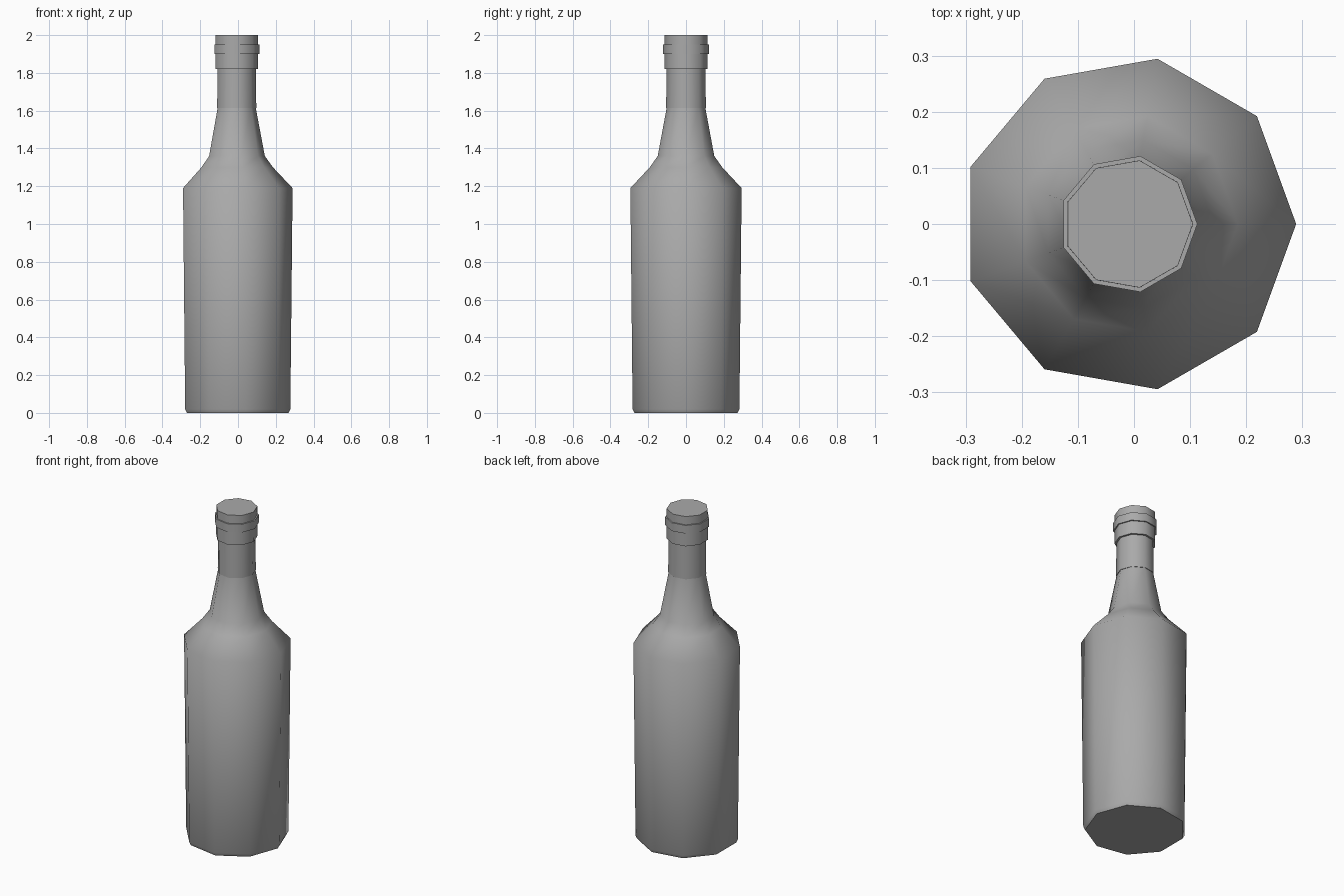
import bpy
import bmesh
from math import cos, sin, pi, radians

cube = bpy.data.objects.get("Cube")
if cube:
    bpy.data.objects.remove(cube, do_unlink=True)

SIDES = 9
CENTRE_X = -0.01  # centres the nine-sided outline between its corner and flat

grey = bpy.data.materials.new("plain grey")
grey.use_nodes = True
colour = (0.4, 0.4, 0.4, 1)
grey.diffuse_color = colour
grey.node_tree.nodes["Principled BSDF"].inputs["Base Color"].default_value = colour


def lathe(name, profile):
    """Turn (radius, height) pairs into a closed nine-sided part."""
    bm = bmesh.new()
    rings = []
    for r, z in profile:
        angles = [2 * pi * i / SIDES for i in range(SIDES)]
        rings.append([bm.verts.new((r * cos(a), r * sin(a), z)) for a in angles])
    for low, high in zip(rings, rings[1:]):
        for i in range(SIDES):
            j = (i + 1) % SIDES
            bm.faces.new((low[i], low[j], high[j], high[i]))
    bm.faces.new(rings[0][::-1])
    bm.faces.new(rings[-1])
    mesh = bpy.data.meshes.new(name)
    bm.to_mesh(mesh)
    bm.free()
    mesh.materials.append(grey)
    obj = bpy.data.objects.new(name, mesh)
    obj.location.x = CENTRE_X
    bpy.context.collection.objects.link(obj)
    bpy.ops.object.select_all(action="DESELECT")
    obj.select_set(True)
    bpy.context.view_layer.objects.active = obj
    bpy.ops.object.shade_smooth_by_angle(angle=radians(55))
    return obj


# Body with chamfered base, shoulder and tapering neck
lathe("bottle_body", [(0.277, 0), (0.287, 0.02), (0.299, 1.19),
                      (0.195, 1.3), (0.152, 1.36), (0.103, 1.62)])

# Straight sleeve around the upper neck
lathe("neck_sleeve", [(0.107, 1.615), (0.104, 1.82)])

# Stopper and the raised band around it
lathe("cap", [(0.116, 1.82), (0.115, 2.0)])
lathe("cap_band", [(0.123, 1.9), (0.123, 1.95)])
